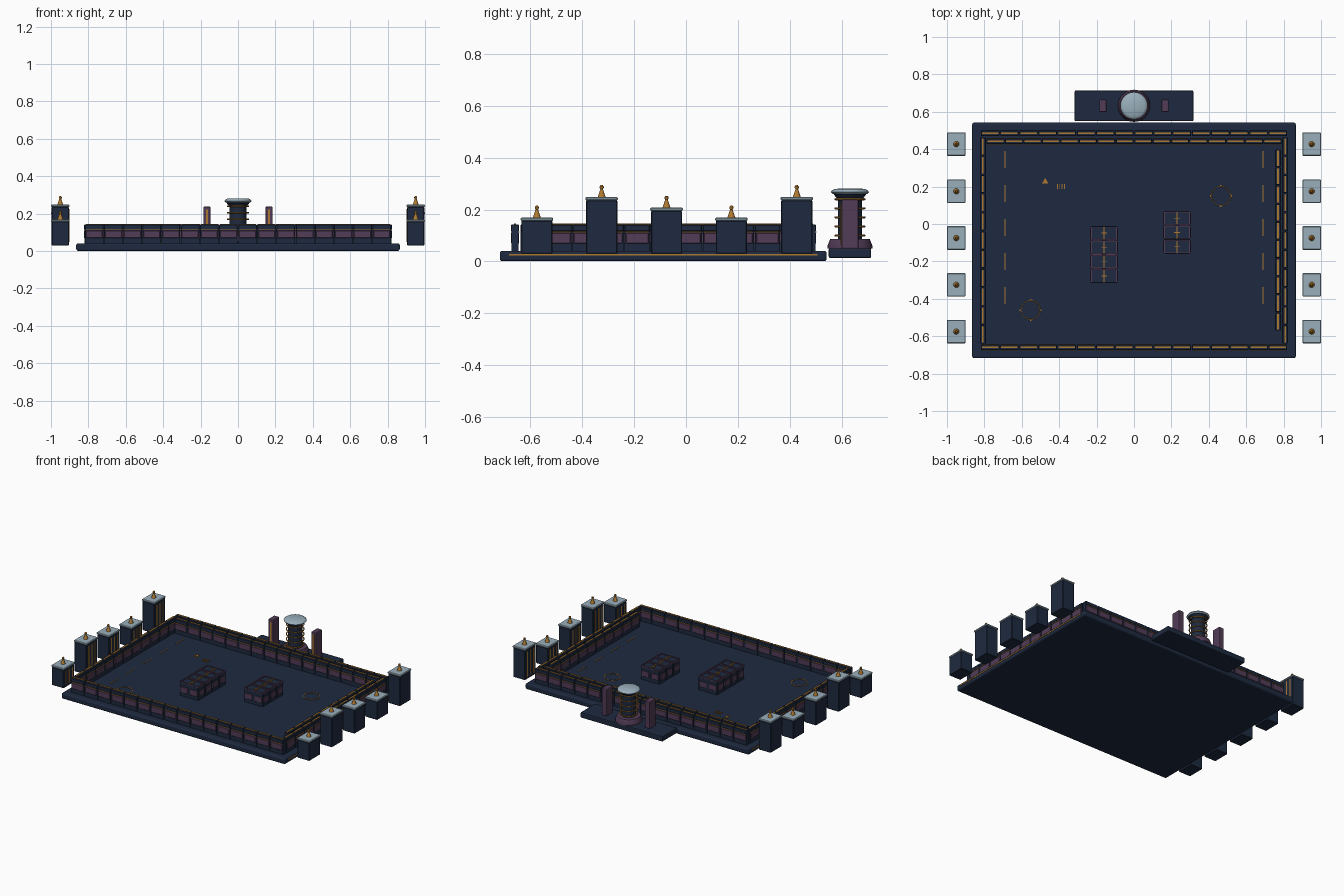
import bpy, bmesh, math
from mathutils import Matrix, Vector

if "Cube" in bpy.data.objects:
    bpy.data.objects.remove(bpy.data.objects["Cube"])


def material(name, rgb):
    m = bpy.data.materials.new(name)
    m.diffuse_color = (*rgb, 1)
    m.use_nodes = True
    m.node_tree.nodes["Principled BSDF"].inputs["Base Color"].default_value = m.diffuse_color
    return m


NAVY = material("navy", (0.013, 0.023, 0.050))
PURPLE = material("purple", (0.085, 0.045, 0.095))
GOLD = material("gold", (0.42, 0.19, 0.03))
SILVER = material("silver", (0.32, 0.43, 0.50))


def finish(bm, name, mat, bevel=0, segs=1):
    me = bpy.data.meshes.new(name)
    bmesh.ops.recalc_face_normals(bm, faces=bm.faces)
    bm.to_mesh(me)
    bm.free()
    ob = bpy.data.objects.new(name, me)
    bpy.context.collection.objects.link(ob)
    me.materials.append(mat)
    if bevel:
        b = ob.modifiers.new("bevel", "BEVEL")
        b.width, b.segments = bevel, segs
    return ob


def boxes(name, mat, items, bevel=0, segs=1):
    """Many boxes in one object; each item is (centre, size)."""
    bm = bmesh.new()
    for c, s in items:
        bmesh.ops.create_cube(bm, size=1, matrix=Matrix.Translation(c) @ Matrix.Diagonal((*s, 1)))
    return finish(bm, name, mat, bevel, segs)


def lathe(name, mat, profile, places, n=24, rot=0.0):
    """Revolve (radius, z) points about a vertical axis at every place."""
    bm = bmesh.new()
    for p in places:
        rings = []
        for r, z in profile:
            rings.append([bm.verts.new((p[0] + r * math.cos(rot + math.tau * i / n),
                                        p[1] + r * math.sin(rot + math.tau * i / n), p[2] + z))
                          for i in range(n)])
        for a, b in zip(rings, rings[1:]):
            for i in range(n):
                j = (i + 1) % n
                bm.faces.new((a[i], a[j], b[j], b[i]))
        bm.faces.new(rings[0])
        bm.faces.new(rings[-1])
    ob = finish(bm, name, mat)
    if n > 8:
        bpy.ops.object.select_all(action="DESELECT")
        bpy.context.view_layer.objects.active = ob
        ob.select_set(True)
        bpy.ops.object.shade_smooth_by_angle(angle=math.radians(35))
    return ob


def tori(name, mat, R, r, places, n=32, m=8):
    bm = bmesh.new()
    for p in places:
        g = [[bm.verts.new(Vector(p) + Vector(((R + r * math.cos(math.tau * j / m)) * math.cos(math.tau * i / n),
                                               (R + r * math.cos(math.tau * j / m)) * math.sin(math.tau * i / n),
                                               r * math.sin(math.tau * j / m))))
              for j in range(m)] for i in range(n)]
        for i in range(n):
            for j in range(m):
                k, l = (i + 1) % n, (j + 1) % m
                bm.faces.new((g[i][j], g[k][j], g[k][l], g[i][l]))
    return finish(bm, name, mat)


# Base slab with gold side strips
boxes("base_slab", NAVY, [((0, -0.0875, 0.021), (1.73, 1.26, 0.04))], 0.01, 3)
boxes("base_side_trim", GOLD, [((s * 0.865, -0.0875, 0.026), (0.004, 1.19, 0.006)) for s in (-1, 1)])


# Perimeter walls made of repeated blocks
def wall(name, axis, fixed, start, end, count):
    step = (end - start) / count
    parts = {"body": [], "panel": [], "cap": [], "line": [], "studs": []}

    def add(key, t, z, length, thick, height):
        c = (t, fixed, z) if axis == "x" else (fixed, t, z)
        s = (length, thick, height) if axis == "x" else (thick, length, height)
        parts[key].append((c, s))

    for i in range(count):
        t = start + step * (i + 0.5)
        add("body", t, 0.09, step * 0.97, 0.026, 0.10)
        add("panel", t, 0.09, step * 0.88, 0.032, 0.042)
        add("cap", t, 0.129, step * 0.97, 0.031, 0.026)
        add("line", t, 0.143, step * 0.86, 0.009, 0.005)
        add("studs", t, 0.114, step * 0.86, 0.033, 0.003)
    boxes(name + "_blocks", NAVY, parts["body"])
    boxes(name + "_panels", PURPLE, parts["panel"], 0.003)
    boxes(name + "_caps", NAVY, parts["cap"], 0.003)
    boxes(name + "_top_inlay", GOLD, parts["line"])
    boxes(name + "_side_inlay", GOLD, parts["studs"])


wall("front_wall", "x", -0.659, -0.82, 0.82, 16)
wall("back_outer_wall", "x", 0.486, -0.82, 0.82, 16)
wall("back_inner_wall", "x", 0.442, -0.79, 0.79, 16)
wall("left_wall", "y", -0.808, -0.64, 0.465, 11)
wall("right_outer_wall", "y", 0.808, -0.64, 0.465, 11)
wall("right_inner_wall", "y", 0.770, -0.57, 0.40, 10)


# Two blocks of rooms inside the court
def room_block(name, x, y0, rows):
    p = 0.0765
    ys = [y0 + p * (i + 0.5) for i in range(rows)]
    boxes(name + "_body", NAVY, [((x, y, 0.085), (0.144, p * 0.95, 0.095)) for y in ys], 0.003)
    boxes(name + "_panels", PURPLE,
          [((x, y, 0.085), (0.150, p * 0.75, 0.042)) for y in ys] +
          [((x + s * 0.037, y0 + rows * p / 2, 0.085), (0.06, rows * p, 0.042)) for s in (-1, 1)], 0.003)
    boxes(name + "_rims", PURPLE,
          [((x + s * 0.069, y, 0.133), (0.008, p * 0.92, 0.010)) for y in ys for s in (-1, 1)] +
          [((x, y + s * p * 0.44, 0.133), (0.146, 0.005, 0.010)) for y in ys for s in (-1, 1)])
    boxes(name + "_inlay", GOLD,
          [((x, y, 0.134), (0.006, p * 0.84, 0.006)) for y in ys] +
          [((x, y, 0.134), (0.030, 0.004, 0.006)) for y in ys])


room_block("west_block", -0.16, -0.316, 4)
room_block("east_block", 0.23, -0.160, 3)

# Side towers, mirrored left and right
body, caps, strips, tips = [], [], [], []
for y, top in ((-0.575, 0.157), (-0.325, 0.236), (-0.075, 0.195), (0.175, 0.157), (0.427, 0.236)):
    for s in (-1, 1):
        x = s * 0.95
        body.append(((x, y, (top + 0.03) / 2), (0.092, 0.12, top - 0.03)))
        caps.append(((x, y, top + 0.006), (0.1, 0.126, 0.013)))
        tips.append((x, y, top + 0.011))
        for d in (-0.035, 0, 0.035):
            strips.append(((x - s * 0.046, y + d, (top + 0.035) / 2), (0.005, 0.009, top - 0.06)))
boxes("tower_bodies", NAVY, body, 0.003)
boxes("tower_caps", SILVER, caps, 0.004)
boxes("tower_window_strips", GOLD, strips)
lathe("tower_finials", GOLD, [(0.016, 0), (0.013, 0.008), (0.005, 0.032), (0.008, 0.037),
                              (0.008, 0.042), (0.004, 0.047)], tips, 12)

# Rear platform with ringed beacon and two pylons
boxes("rear_platform", NAVY, [((0, 0.632, 0.032), (0.635, 0.164, 0.038))], 0.006, 2)
spot = [(0, 0.632, 0)]
lathe("beacon_foot", PURPLE, [(0.086, 0.05), (0.086, 0.062), (0.076, 0.087)], spot, 24)
lathe("beacon_core", NAVY, [(0.046, 0.08), (0.046, 0.238), (0.062, 0.258), (0.062, 0.264)], spot, 24)
lathe("beacon_dome", SILVER, [(0.066, 0.260), (0.073, 0.267), (0.070, 0.273), (0.058, 0.280),
                              (0.01, 0.282)], spot, 32)
tori("beacon_rings", GOLD, 0.056, 0.004, [(0, 0.632, 0.10 + 0.035 * i) for i in range(5)])
boxes("pylons", PURPLE, [((s * 0.166, 0.632, 0.143), (0.038, 0.066, 0.19)) for s in (-1, 1)], 0.005, 2)
boxes("pylon_strips", GOLD, [((s * 0.166, 0.599, 0.143), (0.012, 0.005, 0.16)) for s in (-1, 1)])

# Floor markings: dashes, circles, arrow and bars
boxes("floor_dashes", GOLD, [((s * 0.69, 0.345 - 0.182 * i, 0.042), (0.004, 0.09, 0.003))
                             for s in (-1, 1) for i in range(5)])
circles = [(0.465, 0.150, 0.042), (-0.553, -0.460, 0.042)]
tori("floor_circles", GOLD, 0.051, 0.002, circles, 32, 6)
boxes("circle_ticks", GOLD, [((c[0] + dx * 0.054, c[1] + dy * 0.054, 0.042), (0.008, 0.008, 0.004))
                             for c in circles for dx, dy in ((1, 0), (-1, 0), (0, 1), (0, -1))])
lathe("floor_arrow", GOLD, [(0.02, 0.04), (0.02, 0.047)], [(-0.475, 0.226, 0)], 3, math.pi / 2)
boxes("floor_bars", GOLD, [((-0.41 + 0.013 * i, 0.201, 0.043), (0.005, 0.028, 0.006)) for i in range(4)])
